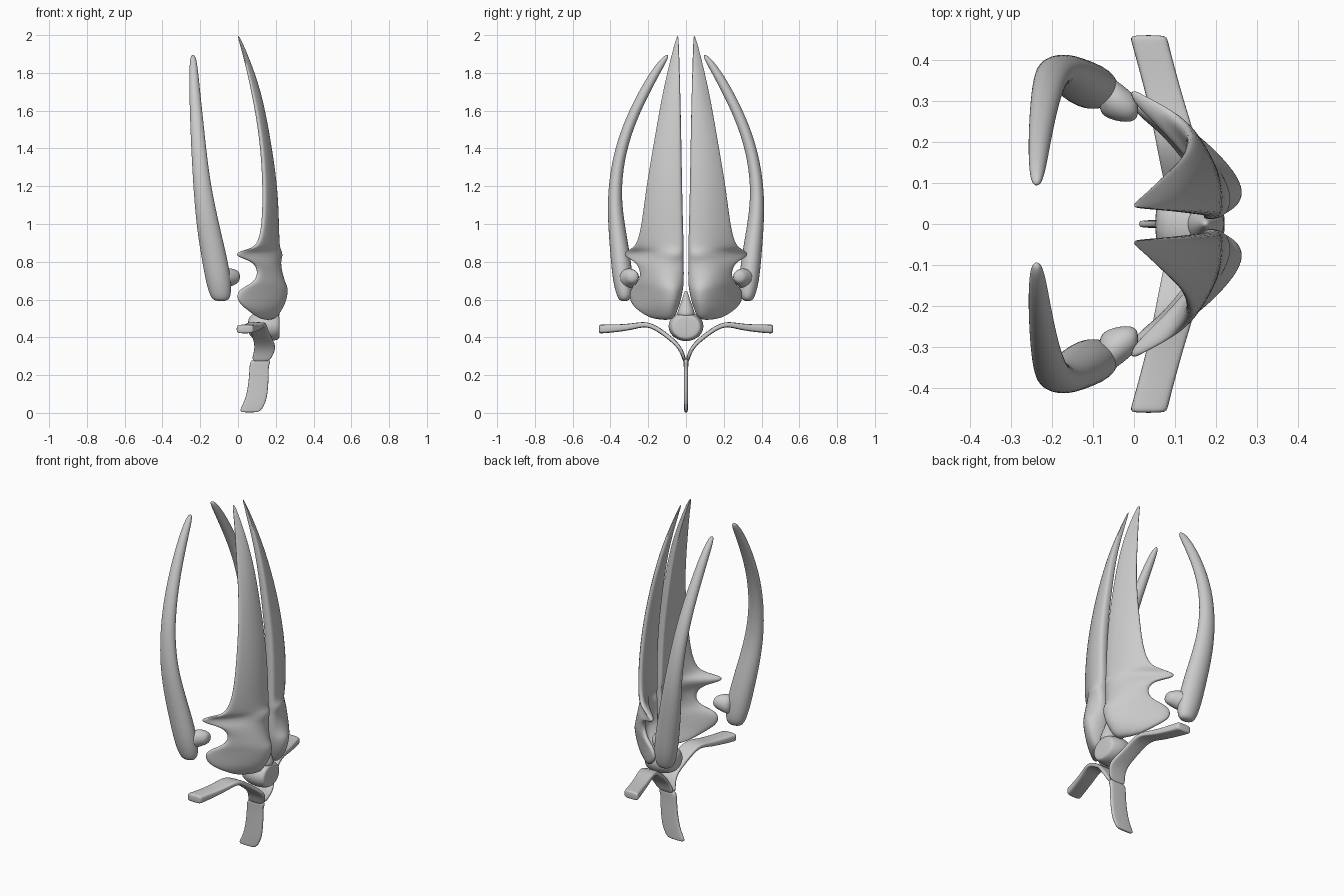
import bpy, bmesh, math
from mathutils import Vector


def loft(name, rings, mirror=False, levels=2):
    """Skin a list of equal-length rings, cap the ends, smooth, optionally mirror in y."""
    bm = bmesh.new()
    vs = [[bm.verts.new(p) for p in r] for r in rings]
    n = len(rings[0])
    for a, b in zip(vs, vs[1:]):
        for i in range(n):
            j = (i + 1) % n
            bm.faces.new((a[i], a[j], b[j], b[i]))
    bm.faces.new(vs[0][::-1])
    bm.faces.new(vs[-1])
    bmesh.ops.recalc_face_normals(bm, faces=bm.faces)
    for f in bm.faces:
        f.smooth = True
    me = bpy.data.meshes.new(name)
    bm.to_mesh(me)
    bm.free()
    ob = bpy.data.objects.new(name, me)
    bpy.context.collection.objects.link(ob)
    if levels:
        s = ob.modifiers.new("smooth", 'SUBSURF')
        s.levels = s.render_levels = levels
    if mirror:
        m = ob.modifiers.new("mirror", 'MIRROR')
        m.use_axis = (False, True, False)
        m.use_mirror_merge = False
    return ob


def through(a, m, b, t):
    """Quadratic curve passing through m at its middle."""
    c = 2 * m - (a + b) / 2
    return (1 - t) ** 2 * a + 2 * t * (1 - t) * c + t * t * b


# Front blades: z, inner edge x y, middle x y, outer edge x y, inner thickness
rows = [
    (2.00, .005, .040, .003, .044, -.004, .048, .006),
    (1.90, .052, .036, .047, .052, .032, .078, .02),
    (1.70, .125, .030, .118, .080, .082, .128, .035),
    (1.45, .172, .024, .165, .105, .130, .172, .045),
    (1.20, .208, .020, .200, .120, .145, .218, .05),
    (1.00, .215, .015, .205, .130, .140, .242, .05),
    (.900, .215, .012, .205, .130, .118, .266, .05),
    (.870, .215, .012, .206, .132, .080, .295, .05),
    (.850, .215, .012, .207, .134, -.015, .345, .05),
    (.825, .215, .012, .209, .135, -.005, .340, .05),
    (.800, .214, .012, .212, .133, .095, .272, .05),
    (.740, .212, .010, .228, .128, .118, .245, .05),
    (.685, .208, .012, .246, .122, .090, .265, .05),
    (.655, .206, .015, .254, .120, -.005, .315, .05),
    (.590, .200, .028, .240, .120, -.008, .315, .05),
    (.545, .195, .045, .222, .120, .050, .275, .05),
    (.490, .180, .065, .190, .105, .130, .180, .04),
]
rings = []
for z, ix, iy, mx, my, ox, oy, t in rows:
    a, m, b = Vector((ix, iy)), Vector((mx, my)), Vector((ox, oy))
    k = min(1, t / .05)
    front = [through(a, m, b, i / 7) for i in range(8)]
    a2 = a + Vector((-t, 0))
    m2 = m + Vector((-.045, -.02)) * k
    b2 = b + Vector((-.018, -.02)) * k
    if ox < .06 and z < 1.0:
        b2 = b + Vector((-.006, -.035))
    back = [through(a2, m2, b2, i / 7) for i in range(8)]
    # doubled ends keep the blade edges crisp
    path = [front[0]] + front + [front[-1]] + back[::-1]
    path = front + back[::-1]
    rings.append([(p.x, p.y, z) for p in path])
loft("front_blade", rings, True)

# Rear horns: z, x min, x max, y inner, y outer
horn = [
    (.590, -.125, -.055, .305, .350),
    (.620, -.150, -.035, .280, .368),
    (.700, -.172, -.036, .280, .388),
    (.800, -.190, -.052, .290, .398),
    (.950, -.215, -.088, .315, .410),
    (1.10, -.230, -.122, .340, .417),
    (1.25, -.240, -.150, .338, .406),
    (1.40, -.248, -.168, .312, .377),
    (1.55, -.254, -.184, .262, .325),
    (1.70, -.258, -.200, .190, .252),
    (1.82, -.258, -.212, .125, .180),
    (1.90, -.252, -.225, .082, .112),
]
rings = []
for z, x0, x1, y0, y1 in horn:
    ring = []
    for i in range(10):
        c, s = math.cos(i * math.tau / 10), math.sin(i * math.tau / 10)
        ring.append(((x0 + x1) / 2 + c * (x1 - x0) / 2 * 1.05,
                     (y0 + y1) / 2 + s * (y1 - y0) / 2 * 1.05, z))
    rings.append(ring)
loft("rear_horn", rings, True)


def disc_rings(axis_pts, flat=1.0):
    """Rings across x: (x, y, z, radius)."""
    return [[(x, y + r * math.cos(i * math.tau / 10), z + flat * r * math.sin(i * math.tau / 10))
             for i in range(10)] for x, y, z, r in axis_pts]


# Hinge knobs on the horns
loft("horn_knob", disc_rings([(-.09, .32, .70, .055), (-.05, .305, .715, .055),
                              (-.02, .29, .72, .045), (.012, .28, .72, .028)]), True)

# Hub that joins everything
loft("hub", disc_rings([(.05, 0, .46, .05), (.08, 0, .46, .085), (.14, 0, .46, .103),
                        (.19, 0, .455, .092), (.215, 0, .455, .082), (.221, 0, .455, .07)], .85))

# Small neck rising between the blades
loft("hub_neck", [[(.175 + r * math.cos(i * math.tau / 8), r * math.sin(i * math.tau / 8), z)
                   for i in range(8)] for z, r in
                  [(.50, .06), (.55, .045), (.60, .022), (.65, .008)]])


def strap(name, pts, mirror=False):
    """Flat band wide in x following (y, z), each with x min, x max and thickness."""
    rings = []
    for i, (y, z, x0, x1, t) in enumerate(pts):
        p, q = pts[max(i - 1, 0)], pts[min(i + 1, len(pts) - 1)]
        d = Vector((q[0] - p[0], q[1] - p[1])).normalized()
        n = Vector((-d.y, d.x)) * t / 2
        e = (x1 - x0) * .08
        rings.append([(x0, y - n.x * .6, z - n.y * .6), (x0 + e, y - n.x, z - n.y),
                      (x1 - e, y - n.x, z - n.y), (x1, y - n.x * .6, z - n.y * .6),
                      (x1, y + n.x * .6, z + n.y * .6), (x1 - e, y + n.x, z + n.y),
                      (x0 + e, y + n.x, z + n.y), (x0, y + n.x * .6, z + n.y * .6)])
    return loft(name, rings, mirror, 2)


# Side arms forking out of the handle
strap("side_arm", [(.006, .27, .07, .165, .018), (.015, .305, .08, .185, .02),
                   (.038, .355, .09, .205, .022), (.095, .405, .075, .17, .024),
                   (.165, .455, .06, .155, .026), (.22, .472, .05, .148, .028),
                   (.29, .455, .035, .125, .034), (.38, .447, .012, .10, .042),
                   (.45, .444, -.008, .082, .048), (.462, .444, -.010, .080, .046)], True)

# Handle
strap("handle", [(0, .002, .015, .105, .018), (0, .015, .008, .125, .02),
                 (0, .06, .035, .15, .022), (0, .13, .052, .16, .022),
                 (0, .21, .06, .163, .022), (0, .25, .06, .162, .024),
                 (0, .29, .07, .18, .03)])
